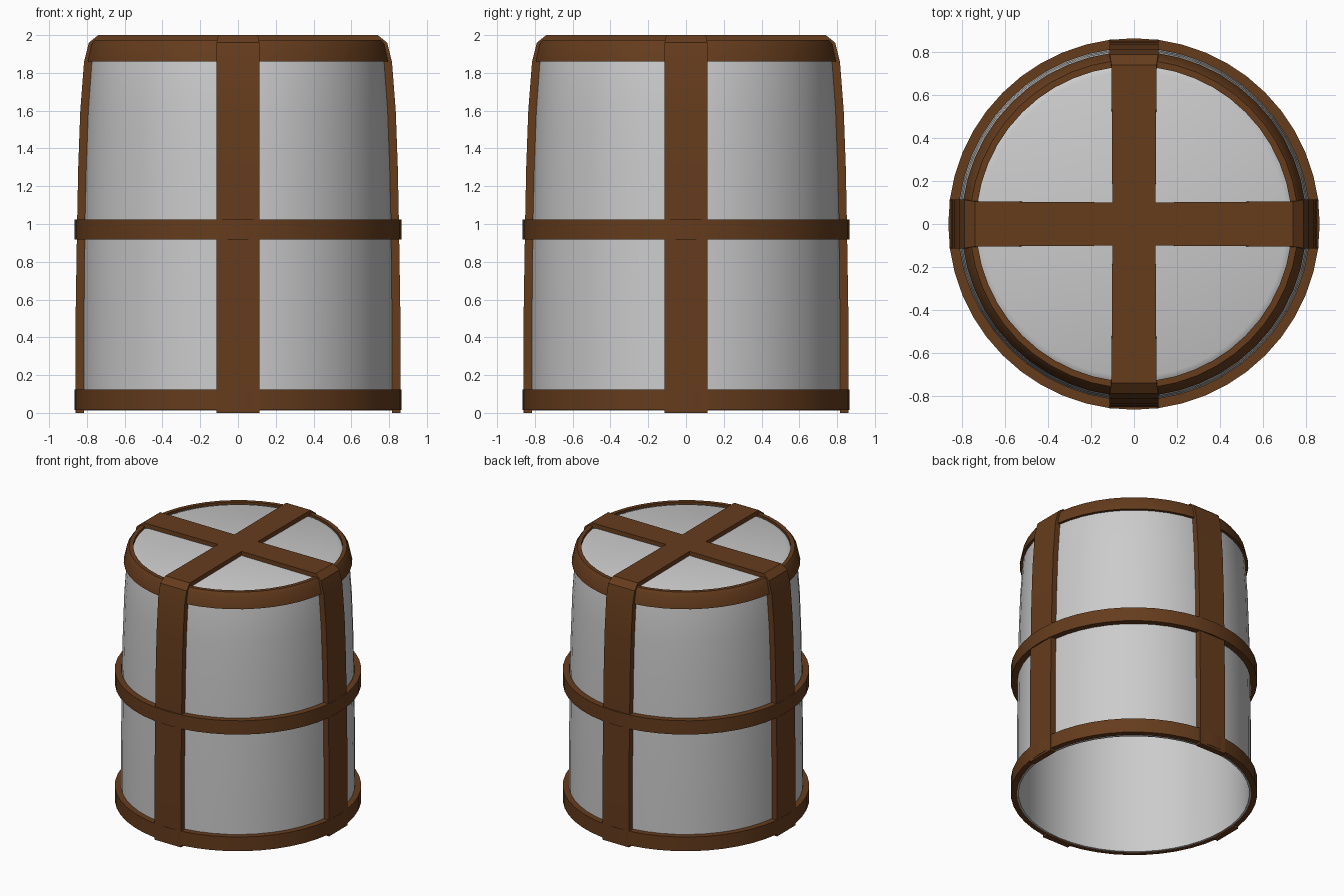
import bpy, bmesh, math

if "Cube" in bpy.data.objects:
    bpy.data.objects.remove(bpy.data.objects["Cube"])

SIDES = 48

brown = bpy.data.materials.new("brown")
brown.diffuse_color = (0.13, 0.045, 0.012, 1)
brown.use_nodes = True
brown.node_tree.nodes["Principled BSDF"].inputs["Base Color"].default_value = brown.diffuse_color


def finish(name, bm, mat=None, angle=30):
    bmesh.ops.remove_doubles(bm, verts=bm.verts, dist=1e-5)
    bmesh.ops.recalc_face_normals(bm, faces=bm.faces)
    me = bpy.data.meshes.new(name)
    bm.to_mesh(me)
    bm.free()
    ob = bpy.data.objects.new(name, me)
    bpy.context.collection.objects.link(ob)
    if mat:
        me.materials.append(mat)
    bpy.ops.object.select_all(action='DESELECT')
    bpy.context.view_layer.objects.active = ob
    ob.select_set(True)
    bpy.ops.object.shade_smooth_by_angle(angle=math.radians(angle))
    return ob


def lathe(name, profile, mat=None, angle=30):
    """Spin a closed (radius, z) profile around z."""
    bm = bmesh.new()
    vs = [bm.verts.new((r, 0, z)) for r, z in profile]
    edges = [bm.edges.new((vs[i], vs[(i + 1) % len(vs)])) for i in range(len(vs))
             if profile[i][0] + profile[(i + 1) % len(vs)][0] > 0]
    bmesh.ops.spin(bm, geom=vs + edges, cent=(0, 0, 0), axis=(0, 0, 1),
                   angle=math.tau, steps=SIDES, use_duplicate=False)
    return finish(name, bm, mat, angle)


def strap(name, turn):
    """Ribbon running up one side, over the top and down the other."""
    outer = [(0.86, 0), (0.86, 0.5), (0.852, 1.0), (0.846, 1.3), (0.835, 1.6),
             (0.815, 1.86), (0.79, 1.96), (0.74, 2.0), (0, 2.0)]
    inner = [(0.815, 0), (0.815, 0.5), (0.81, 1.0), (0.803, 1.3), (0.792, 1.6),
             (0.773, 1.86), (0.757, 1.92), (0.72, 1.96), (0, 1.96)]
    bm = bmesh.new()
    rows = []
    path = [(o, i, 1) for o, i in zip(outer, inner)]
    path += [(o, i, -1) for o, i, _ in path[-2::-1]]
    for o, i, s in path:
        w = 0.113 if o[0] > 0.78 else 0.105 if o[0] > 0 else 0.1
        row = [(s * p[0], y, p[1]) for p, y in ((o, -w), (o, w), (i, w), (i, -w))]
        rows.append([bm.verts.new(c) for c in row])
    for a, b in zip(rows, rows[1:]):
        for k in range(4):
            n = (k + 1) % 4
            bm.faces.new((a[k], a[n], b[n], b[k]))
    bm.faces.new(rows[0])
    bm.faces.new(rows[-1])
    ob = finish(name, bm, brown)
    ob.rotation_euler.z = turn
    return ob


# Hollow drum, open at the bottom
lathe("drum_shell", [
    (0.822, 0.012), (0.822, 0.5), (0.816, 1.0), (0.81, 1.3), (0.80, 1.6),
    (0.782, 1.86), (0.77, 1.92), (0.75, 1.95), (0.71, 1.966), (0, 1.968),
    (0, 1.955), (0.70, 1.953), (0.738, 1.938), (0.757, 1.91), (0.77, 1.86),
    (0.788, 1.6), (0.798, 1.3), (0.804, 1.0), (0.81, 0.5), (0.81, 0.012)], angle=40)

# Horizontal hoops
for name, z0, z1 in (("bottom_hoop", 0.015, 0.125), ("middle_hoop", 0.918, 1.025)):
    lathe(name, [(0.865, z0), (0.865, z1), (0.82, z1), (0.82, z0)], brown)

# Tapered hoop around the top edge
lathe("top_hoop", [(0.803, 1.86), (0.783, 1.95), (0.765, 1.975), (0.735, 1.975),
                   (0.735, 1.955), (0.765, 1.93), (0.778, 1.86)], brown)

# Crossed straps
strap("strap_side_to_side", 0)
strap("strap_front_to_back", math.pi / 2)
